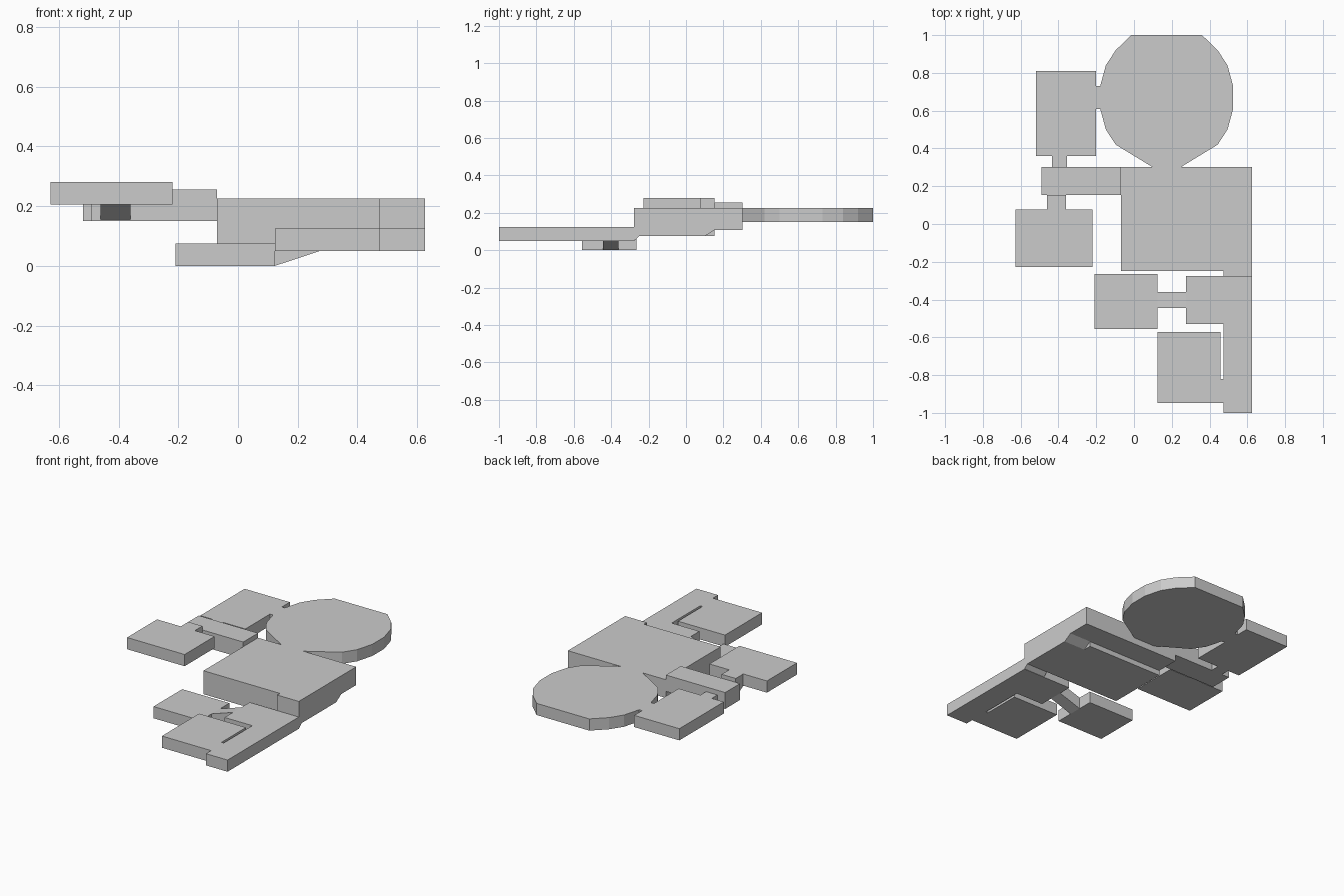
import bpy
import bmesh


def prism(name, profile, axis, lo, hi):
    """Extrude a 2D profile along an axis: x uses (y, z), y uses (x, z), z uses (x, y)."""
    def place(p, d):
        return {'x': (d, p[0], p[1]), 'y': (p[0], d, p[1]), 'z': (p[0], p[1], d)}[axis]
    bm = bmesh.new()
    a = [bm.verts.new(place(p, lo)) for p in profile]
    b = [bm.verts.new(place(p, hi)) for p in profile]
    bm.faces.new(a)
    bm.faces.new(b)
    n = len(profile)
    for i in range(n):
        j = (i + 1) % n
        bm.faces.new((a[i], a[j], b[j], b[i]))
    bmesh.ops.recalc_face_normals(bm, faces=bm.faces)
    mesh = bpy.data.meshes.new(name)
    bm.to_mesh(mesh)
    bm.free()
    obj = bpy.data.objects.new(name, mesh)
    bpy.context.collection.objects.link(obj)
    return obj


def slab(name, x0, x1, y0, y1, z0, z1):
    return prism(name, [(x0, y0), (x1, y0), (x1, y1), (x0, y1)], 'z', z0, z1)


# Round plate: half outline mirrored about its centre line, with a tapered neck
half = [(0.078, 0.303), (0.27, 0.42), (0.322, 0.50), (0.352, 0.61),
        (0.352, 0.73), (0.322, 0.84), (0.27, 0.92), (0.187, 1.0)]
cx = 0.173
outline = [(cx + x, y) for x, y in half] + [(cx - x, y) for x, y in reversed(half)]
prism("round_plate", outline, 'z', 0.15, 0.225)

# Body: stepped underside, with softened steps along the right-hand strip
prism("body", [(-0.25, 0.075), (0.153, 0.075), (0.153, 0.108), (0.303, 0.108),
               (0.303, 0.225), (-0.25, 0.225)], 'x', -0.07, 0.473)
prism("body_side_strip", [(-0.278, 0.05), (-0.25, 0.075), (0.10, 0.075),
                          (0.153, 0.108), (0.303, 0.108), (0.303, 0.225),
                          (-0.278, 0.225)], 'x', 0.473, 0.626)

# Lower strip and the plates joined to it
prism("lower_plates", [(0.626, -1.0), (0.626, -0.276), (0.276, -0.276),
                       (0.276, -0.53), (0.473, -0.53), (0.473, -0.82),
                       (0.457, -0.82), (0.457, -0.572), (0.124, -0.572),
                       (0.124, -0.948), (0.473, -0.948), (0.473, -1.0)],
      'z', 0.05, 0.125)

# Lowest plate and its sloped link
slab("lowest_plate", -0.21, 0.124, -0.556, -0.265, 0, 0.075)
prism("lowest_link", [(0.124, 0), (0.276, 0.05), (0.276, 0.125), (0.124, 0.075)],
      'y', -0.445, -0.36)

# Side arm carrying a raised plate and a rear plate
slab("side_arm", -0.49, -0.07, 0.153, 0.303, 0.15, 0.255)
slab("raised_plate", -0.628, -0.22, -0.227, 0.077, 0.205, 0.28)
prism("raised_link", [(0.077, 0.205), (0.153, 0.155), (0.153, 0.28), (0.077, 0.28)],
      'x', -0.46, -0.36)
slab("rear_plate", -0.52, -0.2, 0.36, 0.81, 0.15, 0.225)
slab("rear_link", -0.435, -0.355, 0.303, 0.36, 0.15, 0.225)
slab("round_plate_link", -0.2, -0.179, 0.61, 0.73, 0.15, 0.225)
